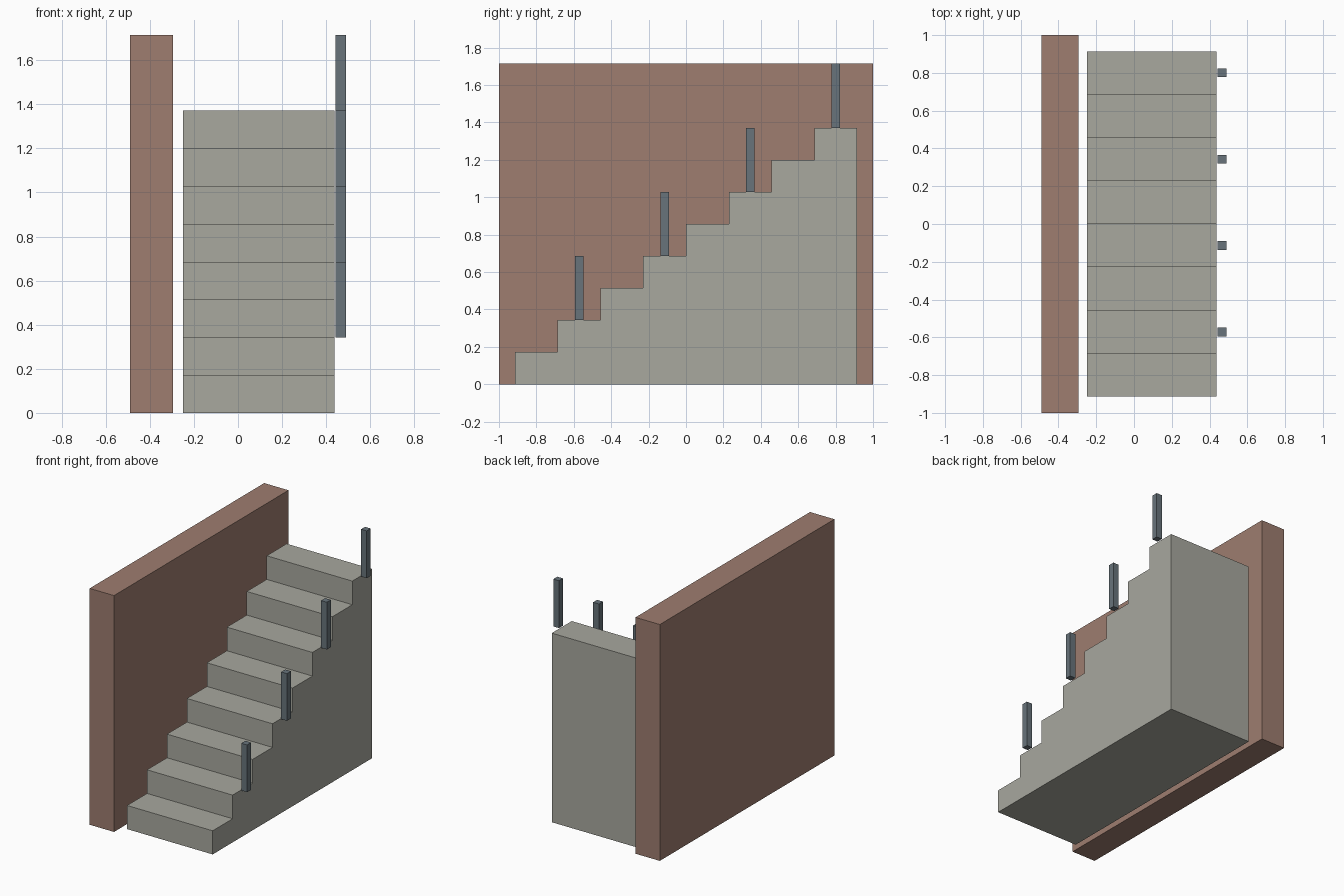
import bpy
import bmesh
from mathutils import Vector

cube = bpy.data.objects.get("Cube")
if cube:
    bpy.data.objects.remove(cube, do_unlink=True)

STEPS = 8
RUN = 1.6 / 7
RISE = 1.2 / 7
FRONT = -STEPS * RUN / 2


def make_material(name, rgb):
    mat = bpy.data.materials.new(name)
    mat.use_nodes = True
    color = (*rgb, 1)
    mat.diffuse_color = color
    mat.node_tree.nodes["Principled BSDF"].inputs["Base Color"].default_value = color
    return mat


def finish(name, bm, mat):
    bmesh.ops.recalc_face_normals(bm, faces=bm.faces)
    mesh = bpy.data.meshes.new(name)
    bm.to_mesh(mesh)
    bm.free()
    mesh.materials.append(mat)
    obj = bpy.data.objects.new(name, mesh)
    bpy.context.collection.objects.link(obj)
    return obj


def box(name, low, high, mat):
    low, high = Vector(low), Vector(high)
    bm = bmesh.new()
    bmesh.ops.create_cube(bm, size=1)
    bmesh.ops.scale(bm, vec=high - low, verts=bm.verts)
    bmesh.ops.translate(bm, vec=(low + high) / 2, verts=bm.verts)
    return finish(name, bm, mat)


brick = make_material("brick brown", (0.342, 0.205, 0.160))
concrete = make_material("concrete grey", (0.392, 0.392, 0.345))
steel = make_material("steel blue grey", (0.138, 0.174, 0.198))

# Side wall
box("side_wall", (-0.49, -1, 0), (-0.295, 1, 10 * RISE), brick)

# Solid staircase: stepped side profile extruded across its width
profile = [(FRONT, 0)]
for i in range(STEPS):
    z = (i + 1) * RISE
    profile += [(FRONT + i * RUN, z), (FRONT + (i + 1) * RUN, z)]
profile.append((-FRONT, 0))

bm = bmesh.new()
side = bm.faces.new([bm.verts.new((-0.25, y, z)) for y, z in profile])
extruded = bmesh.ops.extrude_face_region(bm, geom=[side], use_keep_orig=True)
moved = [v for v in extruded["geom"] if isinstance(v, bmesh.types.BMVert)]
bmesh.ops.translate(bm, vec=(0.687, 0, 0), verts=moved)
finish("staircase", bm, concrete)

# Railing posts beside every second step
HALF = 0.023
for i in range(1, STEPS, 2):
    y = FRONT + (i + 0.5) * RUN
    base = (i + 1) * RISE
    box(f"railing_post_{i // 2 + 1}", (0.443, y - HALF, base),
        (0.489, y + HALF, base + 2 * RISE), steel)
